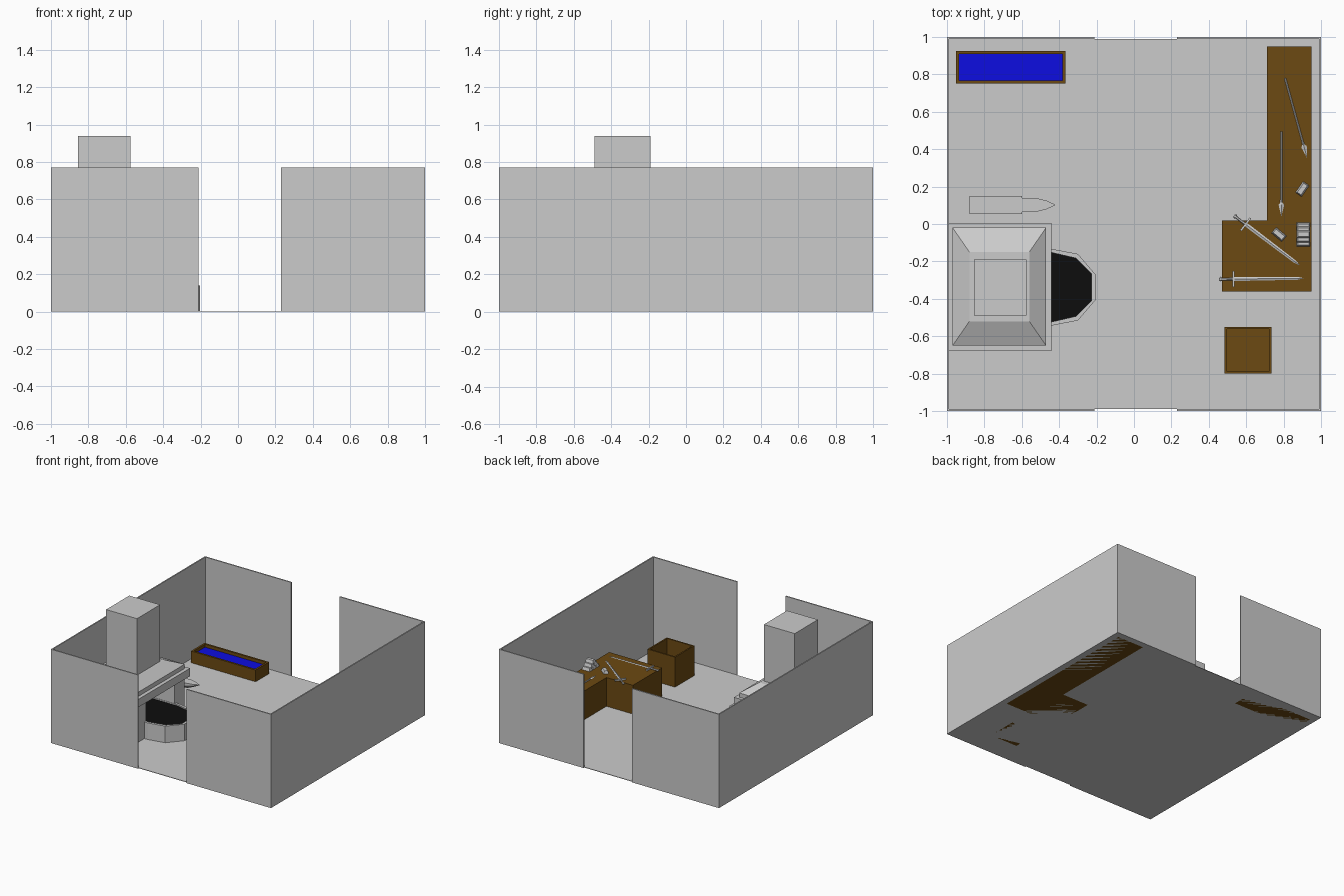
import bpy, bmesh, math
from mathutils import Matrix, Vector

if "Cube" in bpy.data.objects:
    bpy.data.objects.remove(bpy.data.objects["Cube"])


def material(name, rgb):
    m = bpy.data.materials.new(name)
    m.diffuse_color = (*rgb, 1)
    m.use_nodes = True
    m.node_tree.nodes["Principled BSDF"].inputs["Base Color"].default_value = m.diffuse_color
    return m


WOOD = material("wood", (0.15, 0.067, 0.006))
WATER = material("water", (0.004, 0.004, 0.75))
COAL = material("coal", (0.004, 0.004, 0.004))


def loft(name, rings, mat=None, matrix=None):
    """Skin a list of equal-length rings and cap both ends."""
    bm = bmesh.new()
    loops = [[bm.verts.new(p) for p in r] for r in rings]
    n = len(loops[0])
    for a, b in zip(loops, loops[1:]):
        for i in range(n):
            j = (i + 1) % n
            bm.faces.new((a[i], a[j], b[j], b[i]))
    bm.faces.new(loops[0][::-1])
    bm.faces.new(loops[-1])
    bmesh.ops.recalc_face_normals(bm, faces=bm.faces)
    me = bpy.data.meshes.new(name)
    bm.to_mesh(me)
    bm.free()
    ob = bpy.data.objects.new(name, me)
    bpy.context.collection.objects.link(ob)
    if mat:
        me.materials.append(mat)
    if matrix:
        ob.matrix_world = matrix
    return ob


def rect(x0, x1, y0, y1, z):
    return [(x0, y0, z), (x1, y0, z), (x1, y1, z), (x0, y1, z)]


def box(name, x0, x1, y0, y1, z0, z1, mat=None, matrix=None):
    return loft(name, [rect(x0, x1, y0, y1, z0), rect(x0, x1, y0, y1, z1)], mat, matrix)


def tray(name, x0, x1, y0, y1, h, wall, base, mat):
    inner = (x0 + wall, x1 - wall, y0 + wall, y1 - wall)
    return loft(name, [rect(x0, x1, y0, y1, 0), rect(x0, x1, y0, y1, h),
                       rect(*inner, h), rect(*inner, base)], mat)


def at_z(points, z):
    return [(x, y, z) for x, y in points]


# room: floor, side walls, front and back walls with doorways
H, T = 0.77, 0.01
box("floor", -1 + T, 1 - T, -1 + T, 1 - T, 0, 0.004)
for side, x in (("left", -1), ("right", 1 - T)):
    box(side + "_wall", x, x + T, -1, 1, 0, H)
for side, y in (("front", -1), ("back", 1 - T)):
    box(side + "_wall_left", -1 + T, -0.21, y, y + T, 0, H)
    box(side + "_wall_right", 0.23, 1 - T, y, y + T, 0, H)

# forge: side piers, mantel slab, hood, chimney
for side, y in (("front", -0.65), ("back", -0.15)):
    box("forge_pier_" + side, -0.97, -0.47, y, y + 0.13, 0, 0.32)
box("forge_mantel", -0.995, -0.44, -0.68, 0.005, 0.315, 0.38)
hood = (-0.97, -0.47, -0.65, -0.02)
loft("forge_hood", [rect(*hood, 0.375), rect(*hood, 0.415),
                    rect(-0.88, -0.56, -0.52, -0.15, 0.475)])
box("chimney", -0.855, -0.575, -0.49, -0.19, 0.47, 0.94)

# fire basin with coals
half_outer = [(-0.96, 0.215), (-0.44, 0.205), (-0.30, 0.178), (-0.203, 0.065)]
half_inner = [(-0.95, 0.185), (-0.44, 0.185), (-0.31, 0.155), (-0.226, 0.07)]


def mirrored(half, cy=-0.338):
    return [(x, cy + d) for x, d in half] + [(x, cy - d) for x, d in half[::-1]]


outer, inner = mirrored(half_outer), mirrored(half_inner)
loft("fire_basin", [at_z(outer, 0), at_z(outer, 0.14), at_z(inner, 0.14), at_z(inner, 0.1)])
loft("coals", [at_z(inner, 0.09), at_z(inner, 0.13)], COAL)

# anvil: foot, waist, flared body, horn
cy = 0.102
foot, waist, face = [(-0.86, -0.62, cy - a, cy + a) for a in (0.048, 0.028, 0.048)]
waist = (-0.81, -0.67, cy - 0.028, cy + 0.028)
face = (-0.88, -0.6, cy - 0.049, cy + 0.049)
loft("anvil_body", [rect(*foot, 0), rect(*foot, 0.05), rect(*waist, 0.08),
                    rect(*waist, 0.13), rect(*face, 0.155), rect(*face, 0.22)])
horn = []
for x, w, low, top in ((-0.605, 0.038, 0.155, 0.213), (-0.52, 0.036, 0.165, 0.213),
                       (-0.47, 0.024, 0.185, 0.212), (-0.422, 0.002, 0.207, 0.211)):
    mid = (low + top) / 2
    horn.append([(x, cy - w, top), (x, cy - w, mid), (x, cy - w * 0.4, low),
                 (x, cy + w * 0.4, low), (x, cy + w, mid), (x, cy + w, top)])
loft("anvil_horn", horn)

# water trough and open crate
tray("trough", -0.952, -0.365, 0.75, 0.925, 0.1, 0.016, 0.02, WOOD)
box("trough_water", -0.937, -0.38, 0.765, 0.91, 0.015, 0.075, WATER)
tray("crate", 0.485, 0.735, -0.8, -0.55, 0.25, 0.012, 0.015, WOOD)

# L-shaped workbench
TOP = 0.24
bench = [(0.47, -0.36), (0.95, -0.36), (0.95, 0.95), (0.71, 0.95), (0.71, 0.018), (0.47, 0.018)]
loft("workbench", [at_z(bench, 0), at_z(bench, TOP)], WOOD)


def placed(a, b):
    """Frame on the bench with local x running from a to b, and its length."""
    d = Vector(b) - Vector(a)
    rot = Matrix.Rotation(math.atan2(d.y, d.x), 4, 'Z')
    return Matrix.Translation((*a, TOP + 0.006)) @ rot, d.length


def stations(profile, n=6):
    """Rings along x from (x, half_width, half_height)."""
    return [[(x, w * math.cos(2 * math.pi * i / n), h * math.sin(2 * math.pi * i / n))
             for i in range(n)] for x, w, h in profile]


def spear(name, a, b):
    m, L = placed(a, b)
    loft(name + "_shaft", stations([(0, 0.005, 0.005), (L - 0.06, 0.005, 0.005)]), None, m)
    loft(name + "_head", stations([(L - 0.085, 0.007, 0.006), (L - 0.072, 0.006, 0.006),
                                   (L - 0.06, 0.015, 0.006), (L, 0.001, 0.001)], 4), None, m)


def sword(name, a, b):
    m, L = placed(a, b)
    loft(name + "_pommel", stations([(0, 0.006, 0.005), (0.009, 0.013, 0.008),
                                     (0.018, 0.006, 0.005)]), None, m)
    loft(name + "_grip", stations([(0.015, 0.007, 0.006), (0.078, 0.007, 0.006)]), None, m)
    box(name + "_guard", 0.072, 0.083, -0.043, 0.043, -0.006, 0.007, None, m)
    loft(name + "_blade", stations([(0.08, 0.011, 0.004), (L - 0.03, 0.008, 0.004),
                                    (L, 0.001, 0.001)], 4), None, m)


spear("spear_1", (0.808, 0.78), (0.925, 0.355))
spear("spear_2", (0.788, 0.495), (0.788, 0.042))
sword("sword_1", (0.535, 0.045), (0.885, -0.22))
sword("sword_2", (0.455, -0.295), (0.905, -0.29))


# metal ingots: two loose, six in a pyramid stack
def ingot(name, x, y, z, angle=0):
    m = Matrix.Translation((x, y, z)) @ Matrix.Rotation(math.radians(angle), 4, 'Z')
    loft(name, [rect(-0.036, 0.036, -0.02, 0.02, 0), rect(-0.03, 0.03, -0.012, 0.012, 0.024)],
         None, m)


ingot("loose_ingot_1", 0.9, 0.187, TOP, 55)
ingot("loose_ingot_2", 0.775, -0.056, TOP, -40)
for row in range(3):
    for i in range(3 - row):
        ingot(f"stacked_ingot_{row}_{i}", 0.906, -0.056 + 0.044 * (i - (2 - row) / 2),
              TOP + 0.024 * row)
